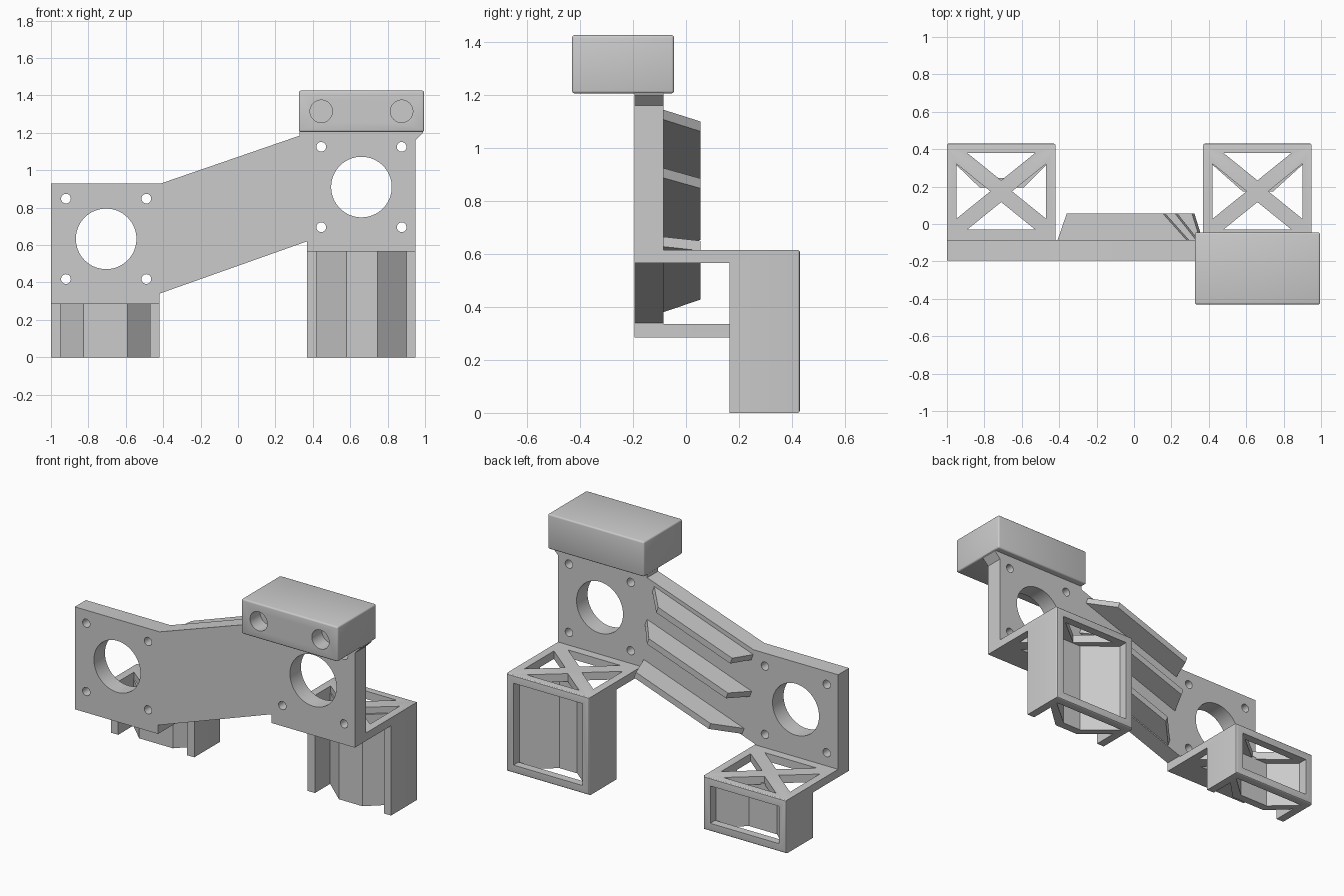
import bpy, bmesh, math
from mathutils import Vector

default = bpy.data.objects.get("Cube")
if default:
    bpy.data.objects.remove(default, do_unlink=True)

grey = bpy.data.materials.new("plain_grey")
grey.use_nodes = True
colour = (0.6, 0.6, 0.6, 1)
grey.diffuse_color = colour
grey.node_tree.nodes["Principled BSDF"].inputs["Base Color"].default_value = colour

PLATE_FRONT, PLATE_BACK = -0.195, -0.085
WALL = 0.05


def prism(name, points, axis, lo, hi, bevel=0, rule=lambda v: True):
    """Extrude a 2D outline along one axis, rounding the edges that fit the rule."""
    place = {"x": lambda a, b, d: (d, a, b),
             "y": lambda a, b, d: (a, d, b),
             "z": lambda a, b, d: (a, b, d)}[axis]
    bm = bmesh.new()
    face = bm.faces.new([bm.verts.new(place(a, b, lo)) for a, b in points])
    ext = bmesh.ops.extrude_face_region(bm, geom=[face])
    moved = [g for g in ext["geom"] if isinstance(g, bmesh.types.BMVert)]
    bmesh.ops.translate(bm, verts=moved, vec=Vector(place(0, 0, hi - lo)))
    bmesh.ops.recalc_face_normals(bm, faces=bm.faces)
    if bevel:
        edges = [e for e in bm.edges if all(rule(v.co) for v in e.verts)]
        bmesh.ops.bevel(bm, geom=edges, offset=bevel, segments=3, profile=0.5,
                        affect="EDGES")
    mesh = bpy.data.meshes.new(name)
    bm.to_mesh(mesh)
    bm.free()
    mesh.materials.append(grey)
    ob = bpy.data.objects.new(name, mesh)
    bpy.context.collection.objects.link(ob)
    return ob


def rect(a0, a1, b0, b1):
    return [(a0, b0), (a1, b0), (a1, b1), (a0, b1)]


def circle(cx, cz, r, n):
    return [(cx + r * math.cos(math.tau * i / n), cz + r * math.sin(math.tau * i / n))
            for i in range(n)]


def cut(ob, cutters):
    bpy.context.view_layer.objects.active = ob
    for c in cutters:
        c.hide_render = True
        mod = ob.modifiers.new("cut", "BOOLEAN")
        mod.operation, mod.solver, mod.object = "DIFFERENCE", "EXACT", c
        bpy.ops.object.modifier_apply(modifier=mod.name)
        bpy.data.objects.remove(c, do_unlink=True)


# Main plate with two motor-style mounting patterns
outline = [(-1, 0.285), (-0.42, 0.285), (-0.42, 0.34), (0.37, 0.62), (0.37, 0.565),
           (0.95, 0.565), (0.95, 1.16), (0.99, 1.2), (0.99, 1.22), (0.33, 1.22),
           (0.33, 1.185), (-0.41, 0.93), (-1, 0.93)]
plate = prism("main_plate", outline, "y", PLATE_FRONT, PLATE_BACK)
holes = []
for cx, cz in ((-0.705, 0.633), (0.66, 0.91)):
    spots = [(cx, cz, 0.162, 64)]
    spots += [(cx + sx * 0.215, cz + sz * 0.215, 0.026, 24)
              for sx in (-1, 1) for sz in (-1, 1)]
    holes += [prism("hole_cutter", circle(*s), "y", -0.3, 0) for s in spots]
cut(plate, holes)

# Top block with two blind holes in front
block = prism("top_block", rect(0.325, 0.995, 1.205, 1.425), "y", -0.43, -0.045, 0.01)
cut(block, [prism("hole_cutter", circle(x, 1.315, 0.06, 32), "y", -0.5, -0.33)
            for x in (0.445, 0.875)])


# Open holder: braced shelf, side walls, rear frame and a bent inner panel
def holder(side, x0, x1, top, flat, panel_y):
    under = top - WALL
    back, box_front, inner = 0.43, 0.165, 0.38
    profile = [(-0.15, under), (box_front, under), (box_front, 0), (back, 0),
               (back, top), (-0.15, top)]
    body = prism(side + "_holder", profile, "x", x0, x1, 0.01, lambda v: v.y > 0.3)
    a, b, c, d = x0 + WALL, x1 - WALL, -0.03, inner
    mx, my, g = (a + b) / 2, (c + d) / 2, 0.058
    triangles = [[(a + g, c), (b - g, c), (mx, my - g)],
                 [(a + g, d), (b - g, d), (mx, my + g)],
                 [(a, c + g), (a, d - g), (mx - g, my)],
                 [(b, c + g), (b, d - g), (mx + g, my)]]
    cutters = [prism("hollow_cutter", rect(a, b, 0.1, inner), "z", -0.1, under),
               prism("window_cutter", rect(a, b, WALL, under), "y", 0.3, 0.5)]
    cutters += [prism("brace_cutter", t, "z", under - 0.02, top + 0.1) for t in triangles]
    cut(body, cutters)
    f0, f1 = flat
    front = [(a - 0.01, 0.325), (f0, panel_y), (f1, panel_y), (b + 0.01, 0.325)]
    rear = [(b + 0.01, 0.38), (f1 - 0.02, panel_y + WALL),
            (f0 + 0.02, panel_y + WALL), (a - 0.01, 0.38)]
    return [body, prism(side + "_inner_panel", front + rear, "z", 0, under + 0.01)]


parts = [plate, block]
parts += holder("left", 0.37, 0.95, 0.615, (0.58, 0.745), 0.175)
parts += holder("right", -1, -0.42, 0.335, (-0.825, -0.59), 0.195)

# Sloping stiffening ribs: base and tip x range, top height at the high base end
SLOPE, THICK = 0.354, 0.042
ribs = (("upper", -0.41, 0.285, -0.36, 0.155, 1.145),
        ("middle", -0.40, 0.335, -0.33, 0.22, 0.925),
        ("lower", -0.35, 0.355, -0.21, 0.31, 0.665))
for label, base0, base1, tip0, tip1, z in ribs:
    plan = [(base0, PLATE_BACK - 0.005), (base1, PLATE_BACK - 0.005),
            (tip1, 0.055), (tip0, 0.055)]
    rib = prism(label + "_rib", plan, "z", -THICK, 0)
    for v in rib.data.vertices:
        lean = -v.co.z * SLOPE * 0.9
        v.co.z += z + (v.co.x - base1) * SLOPE + lean * SLOPE
        v.co.x += lean
    parts.append(rib)

# Smooth curved walls while keeping hard edges
bpy.ops.object.select_all(action="DESELECT")
for ob in parts:
    ob.select_set(True)
bpy.context.view_layer.objects.active = plate
bpy.ops.object.shade_smooth_by_angle(angle=math.radians(30))
